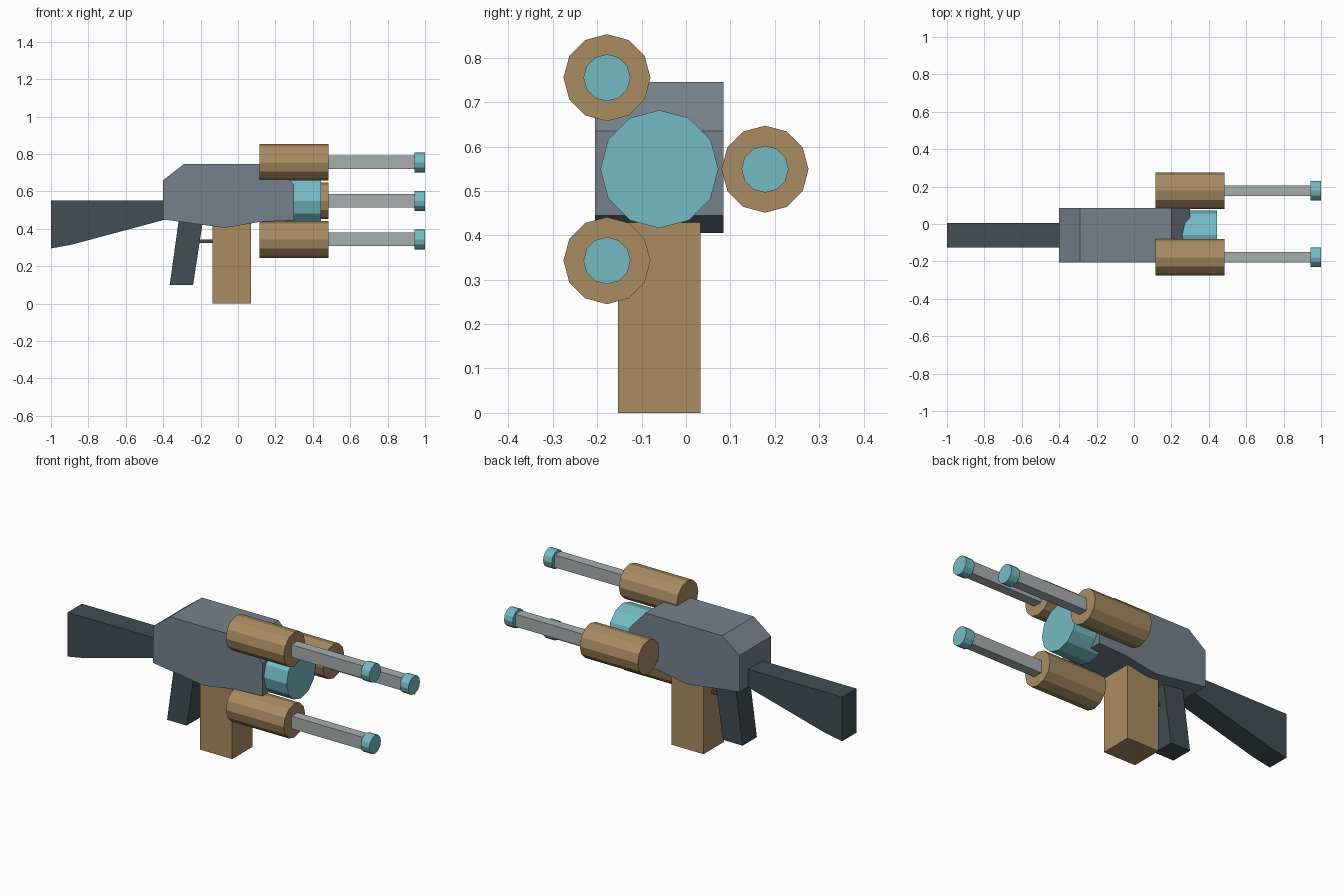
import bpy, bmesh
from math import cos, sin, tau

if "Cube" in bpy.data.objects:
    bpy.data.objects.remove(bpy.data.objects["Cube"])

YC = -0.06  # centre plane of the main body


def material(name, rgb):
    m = bpy.data.materials.new(name)
    m.diffuse_color = (*rgb, 1)
    m.use_nodes = True
    m.node_tree.nodes["Principled BSDF"].inputs["Base Color"].default_value = m.diffuse_color
    return m


BODY = material("slate", (0.18, 0.22, 0.26))
DARK = material("charcoal", (0.055, 0.075, 0.085))
BROWN = material("bronze", (0.40, 0.26, 0.12))
TEAL = material("teal", (0.18, 0.50, 0.56))
STEEL = material("steel", (0.39, 0.42, 0.43))


def finish(name, bm, mat):
    bmesh.ops.recalc_face_normals(bm, faces=bm.faces)
    me = bpy.data.meshes.new(name)
    bm.to_mesh(me)
    bm.free()
    me.materials.append(mat)
    ob = bpy.data.objects.new(name, me)
    bpy.context.collection.objects.link(ob)
    return ob


def extrude(name, pts, vec, mat):
    """Closed solid from a planar outline swept along vec."""
    bm = bmesh.new()
    face = bm.faces.new([bm.verts.new(p) for p in pts])
    ext = bmesh.ops.extrude_face_region(bm, geom=[face])
    verts = [g for g in ext["geom"] if isinstance(g, bmesh.types.BMVert)]
    bmesh.ops.translate(bm, vec=vec, verts=verts)
    if not face.is_valid or len(bm.faces) < len(pts) + 2:
        bmesh.ops.holes_fill(bm, edges=bm.edges)
    return finish(name, bm, mat)


def side_profile(name, xz, width, mat):
    return extrude(name, [(x, YC - width / 2, z) for x, z in xz], (0, width, 0), mat)


def box(name, x0, x1, y0, y1, z0, z1, mat):
    return extrude(name, [(x0, y0, z0), (x1, y0, z0), (x1, y0, z1), (x0, y0, z1)],
                   (0, y1 - y0, 0), mat)


def cylinder(name, x0, x1, y, z, r, mat, n=12):
    ring = [(x0, y + r * cos(tau * i / n), z + r * sin(tau * i / n)) for i in range(n)]
    return extrude(name, ring, (x1 - x0, 0, 0), mat)


# Main body, stock and grip
side_profile("receiver", [(-0.40, 0.66), (-0.29, 0.745), (0.20, 0.745), (0.30, 0.635),
                          (0.30, 0.445), (0.12, 0.437), (-0.07, 0.405), (-0.40, 0.45)],
             0.29, BODY)
side_profile("stock", [(-1.0, 0.55), (-0.39, 0.55), (-0.39, 0.449), (-0.89, 0.315),
                       (-1.0, 0.295)], 0.13, DARK)
side_profile("grip", [(-0.315, 0.46), (-0.185, 0.46), (-0.24, 0.10), (-0.365, 0.10)],
             0.13, DARK)

# Magazine and trigger
box("magazine", -0.135, 0.07, -0.153, 0.033, 0.0, 0.43, BROWN)
box("trigger", -0.22, -0.12, YC - 0.02, YC + 0.02, 0.323, 0.343, DARK)

# Central hub in front of the body
cylinder("front_hub", 0.24, 0.445, YC, 0.549, 0.133, TEAL)

# Three barrels, each with sleeve, rod and tip
for label, y, z in (("upper", -0.178, 0.755), ("side", 0.178, 0.549), ("lower", -0.178, 0.343)):
    cylinder(label + "_barrel_sleeve", 0.115, 0.485, y, z, 0.098, BROWN)
    box(label + "_barrel_rod", 0.47, 0.96, y - 0.028, y + 0.028, z - 0.036, z + 0.036, STEEL)
    cylinder(label + "_barrel_tip", 0.945, 1.0, y, z, 0.053, TEAL)
